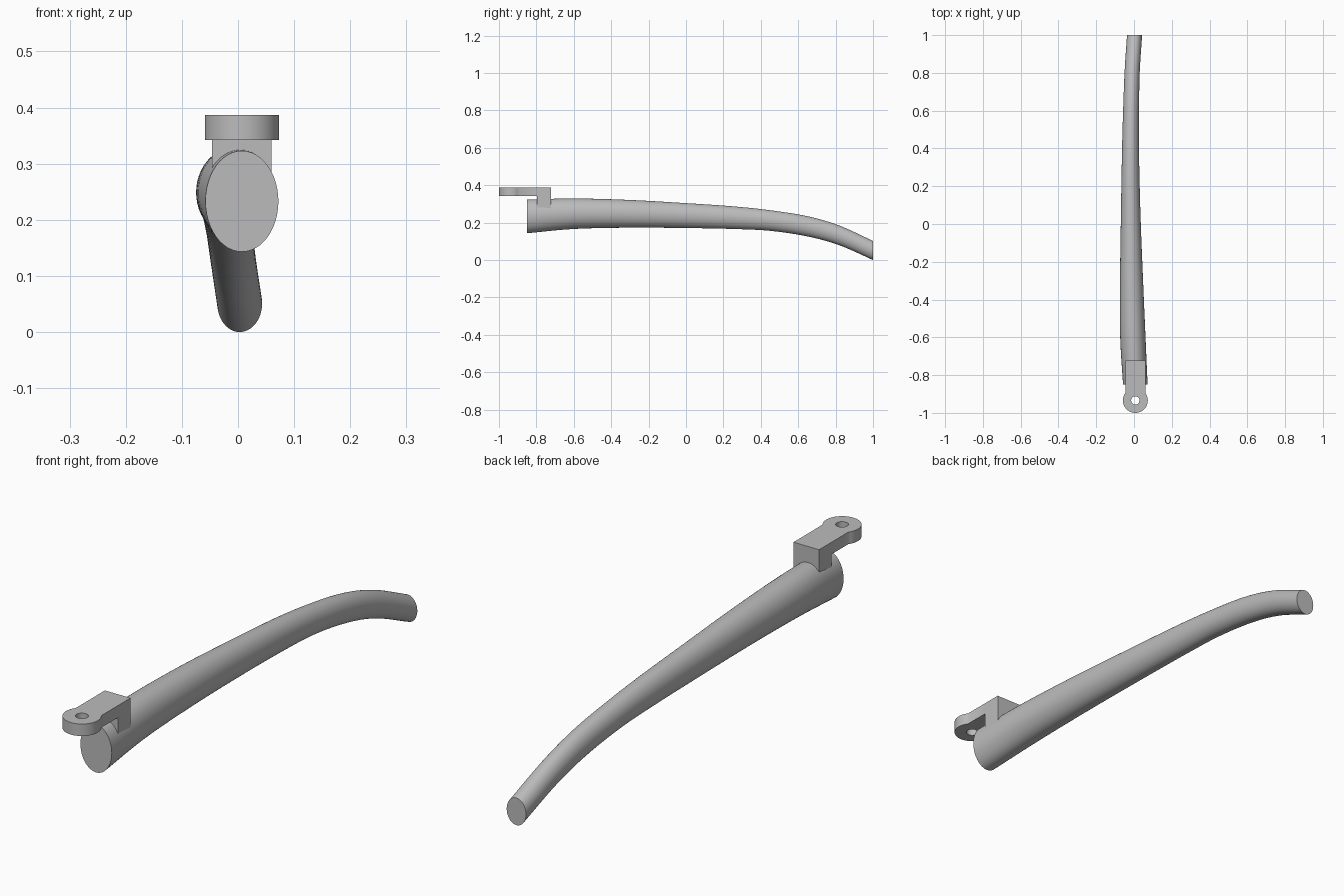
import bpy, bmesh, math

cube = bpy.data.objects.get("Cube")
if cube:
    bpy.data.objects.remove(cube, do_unlink=True)

grey = bpy.data.materials.new("plain grey")
grey.use_nodes = True
grey.diffuse_color = (0.5, 0.5, 0.5, 1)
grey.node_tree.nodes["Principled BSDF"].inputs["Base Color"].default_value = grey.diffuse_color


def add_object(name, mesh):
    obj = bpy.data.objects.new(name, mesh)
    bpy.context.collection.objects.link(obj)
    mesh.materials.clear()
    mesh.materials.append(grey)
    bpy.ops.object.select_all(action="DESELECT")
    obj.select_set(True)
    bpy.context.view_layer.objects.active = obj
    bpy.ops.object.shade_smooth_by_angle(angle=math.radians(35))
    return obj


def mesh_from(name, bm):
    bmesh.ops.recalc_face_normals(bm, faces=bm.faces)
    mesh = bpy.data.meshes.new(name)
    bm.to_mesh(mesh)
    bm.free()
    return mesh


def refine(points, steps):
    """Catmull-Rom curve through rows of values."""
    first = [2 * a - b for a, b in zip(points[0], points[1])]
    last = [2 * a - b for a, b in zip(points[-1], points[-2])]
    pts = [first] + points + [last]
    rows = []
    for i in range(1, len(pts) - 2):
        for s in range(steps):
            t = s / steps
            rows.append([b + 0.5 * t * (c - a + t * (2 * a - 5 * b + 4 * c - d
                         + t * (3 * (b - c) + d - a)))
                         for a, b, c, d in zip(*pts[i - 1:i + 3])])
    return rows + [points[-1]]


# Curved tapering arm: y, left edge, right edge, bottom, top
stations = [
    [-0.85, -0.058, 0.072, 0.143, 0.323],
    [-0.6, -0.073, 0.061, 0.166, 0.329],
    [-0.3, -0.074, 0.048, 0.173, 0.321],
    [0.0, -0.070, 0.036, 0.171, 0.304],
    [0.25, -0.066, 0.029, 0.166, 0.287],
    [0.45, -0.062, 0.026, 0.156, 0.266],
    [0.65, -0.056, 0.027, 0.126, 0.234],
    [0.82, -0.049, 0.031, 0.079, 0.184],
    [1.0, -0.037, 0.043, 0.0, 0.102],
]
SIDES = 48
bm = bmesh.new()
rings = []
for y, x0, x1, z0, z1 in refine(stations, 6):
    ring = []
    for k in range(SIDES):
        a = math.tau * k / SIDES
        ring.append(bm.verts.new(((x0 + x1) / 2 + (x1 - x0) / 2 * math.cos(a), y,
                                  (z0 + z1) / 2 + (z1 - z0) / 2 * math.sin(a))))
    rings.append(ring)
for r, s in zip(rings, rings[1:]):
    for k in range(SIDES):
        n = (k + 1) % SIDES
        bm.faces.new((r[k], r[n], s[n], s[k]))
bm.faces.new(rings[0])
bm.faces.new(rings[-1])
add_object("curved_arm", mesh_from("curved_arm", bm))

# Hinge plate: round eye with a hole, joined to a straight tongue
CX, EYE_Y, EYE_R, HOLE_R, HALF_W = 0.007, -0.934, 0.066, 0.022, 0.053
BLOCK_FRONT, BLOCK_BACK = -0.797, -0.722
BOTTOM, TOP = 0.342, 0.387
neck = math.acos(HALF_W / EYE_R)
arc = [math.pi - neck + (math.pi + 2 * neck) * i / 40 for i in range(41)]
outline = [(CX + EYE_R * math.cos(a), EYE_Y + EYE_R * math.sin(a)) for a in arc]
outline += [(CX + HALF_W, BLOCK_FRONT), (CX - HALF_W, BLOCK_FRONT)]
hole = [(CX + HOLE_R * math.cos(math.tau * i / 32),
         EYE_Y + HOLE_R * math.sin(math.tau * i / 32)) for i in range(32)]

curve = bpy.data.curves.new("hinge_outline", "CURVE")
curve.dimensions = "2D"
curve.fill_mode = "BOTH"
curve.extrude = (TOP - BOTTOM) / 2
for loop in (outline, hole):
    spline = curve.splines.new("POLY")
    spline.points.add(len(loop) - 1)
    for p, (x, y) in zip(spline.points, loop):
        p.co = (x, y, 0, 1)
    spline.use_cyclic_u = True
helper = bpy.data.objects.new("hinge_outline", curve)
bm = bmesh.new()
bm.from_mesh(bpy.data.meshes.new_from_object(helper))
bpy.data.objects.remove(helper)
bmesh.ops.remove_doubles(bm, verts=bm.verts, dist=0.0001)
bmesh.ops.translate(bm, verts=bm.verts, vec=(0, 0, (TOP + BOTTOM) / 2))
add_object("hinge_plate", mesh_from("hinge_plate", bm))

# Mounting block sunk into the arm
SUNK = 0.26
bm = bmesh.new()
bmesh.ops.create_cube(bm, size=1)
bmesh.ops.scale(bm, verts=bm.verts, vec=(2 * HALF_W, BLOCK_BACK - BLOCK_FRONT, TOP - SUNK))
bmesh.ops.translate(bm, verts=bm.verts,
                    vec=(CX, (BLOCK_FRONT + BLOCK_BACK) / 2, (TOP + SUNK) / 2))
add_object("mounting_block", mesh_from("mounting_block", bm))
